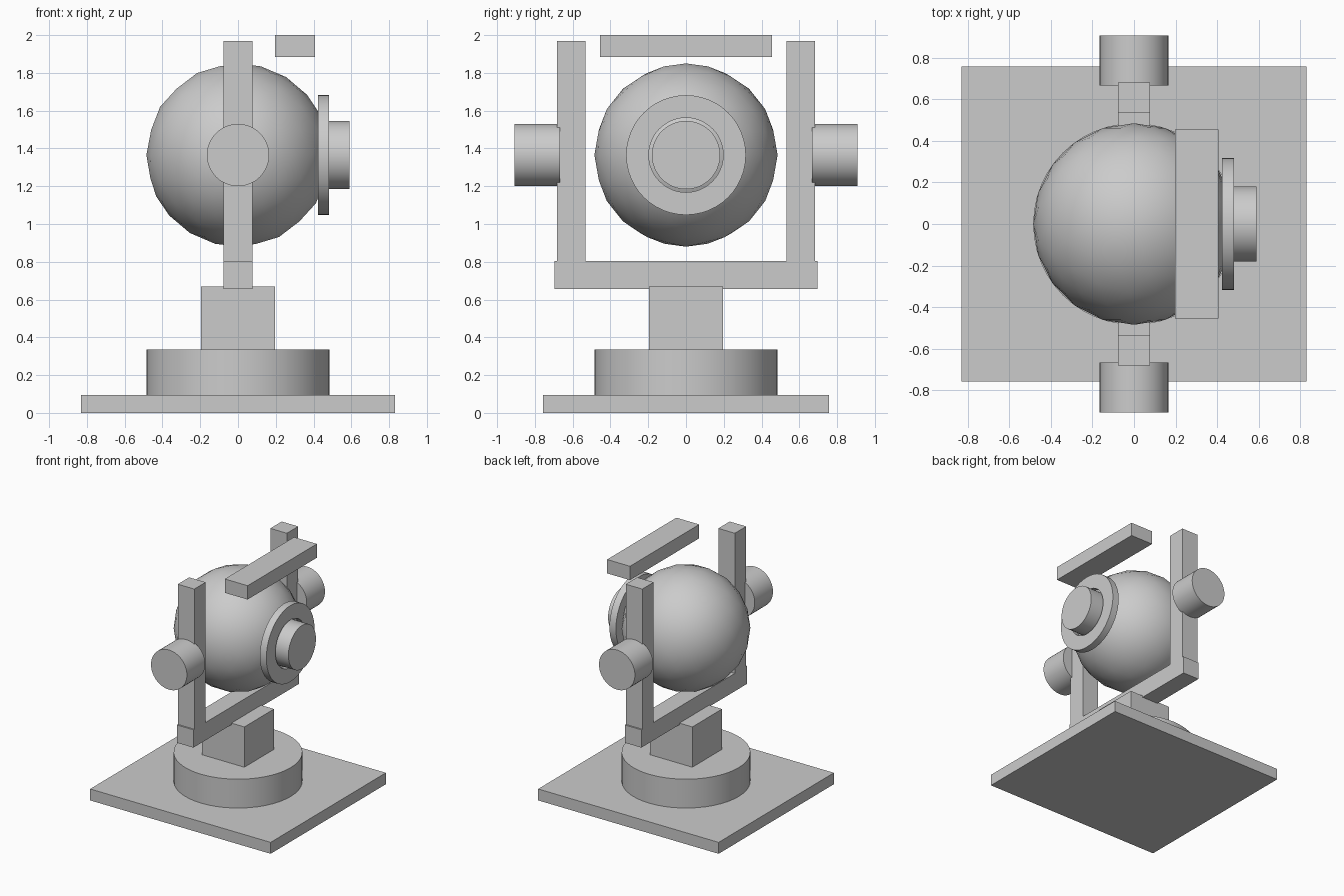
import bpy
import bmesh
from math import radians
from mathutils import Matrix, Vector

cube = bpy.data.objects.get("Cube")
if cube:
    bpy.data.objects.remove(cube, do_unlink=True)

# Single plain grey finish
grey = bpy.data.materials.new("plain_grey")
grey.use_nodes = True
grey.diffuse_color = (0.6, 0.6, 0.6, 1)
grey.node_tree.nodes["Principled BSDF"].inputs["Base Color"].default_value = (0.6, 0.6, 0.6, 1)

AXIS_Z = 1.365   # height of the tilt axis
TURN = {"x": Matrix.Rotation(radians(90), 4, "Y"),
        "y": Matrix.Rotation(radians(90), 4, "X"),
        "z": Matrix.Identity(4)}


def finish(name, bm, smooth=False):
    bmesh.ops.recalc_face_normals(bm, faces=bm.faces)
    mesh = bpy.data.meshes.new(name)
    bm.to_mesh(mesh)
    bm.free()
    mesh.materials.append(grey)
    obj = bpy.data.objects.new(name, mesh)
    bpy.context.collection.objects.link(obj)
    if smooth:
        bpy.ops.object.select_all(action="DESELECT")
        obj.select_set(True)
        bpy.context.view_layer.objects.active = obj
        bpy.ops.object.shade_smooth_by_angle(angle=radians(35))
    return obj


def box(name, low, high):
    low, high = Vector(low), Vector(high)
    bm = bmesh.new()
    bmesh.ops.create_cube(bm, size=1, matrix=Matrix.Translation((low + high) / 2)
                          @ Matrix.Diagonal((high - low).to_4d()))
    return finish(name, bm)


def cylinder(name, radius, length, centre, axis):
    bm = bmesh.new()
    bmesh.ops.create_cone(bm, cap_ends=True, segments=48, radius1=radius, radius2=radius,
                          depth=length, matrix=Matrix.Translation(centre) @ TURN[axis])
    return finish(name, bm, True)


def ring(name, inner, outer, start, end):
    # Rectangular section spun around the lens axis
    bm = bmesh.new()
    section = [bm.verts.new((x, 0, AXIS_Z + r)) for x, r in
               ((start, inner), (end, inner), (end, outer), (start, outer))]
    edges = [bm.edges.new((section[i], section[i - 1])) for i in range(4)]
    bmesh.ops.spin(bm, geom=section + edges, cent=(0, 0, AXIS_Z), axis=(1, 0, 0),
                   angle=radians(360), steps=48, use_merge=True)
    bmesh.ops.remove_doubles(bm, verts=bm.verts, dist=0.0001)
    return finish(name, bm, True)


# Base and pedestal
box("base_plate", (-0.83, -0.757, 0), (0.83, 0.757, 0.095))
cylinder("turntable", 0.485, 0.24, (0, 0, 0.215), "z")
box("pedestal", (-0.195, -0.195, 0.335), (0.195, 0.195, 0.67))

# Yoke with a post and a pivot knob on each side
box("yoke_crossbar", (-0.076, -0.695, 0.657), (0.076, 0.695, 0.805))
for side, s in (("front", -1), ("back", 1)):
    near, far = sorted((s * 0.533, s * 0.682))
    box(side + "_yoke_post", (-0.076, near, 0.805), (0.076, far, 1.97))
    cylinder(side + "_pivot_knob", 0.165, 0.24, (0, s * 0.787, AXIS_Z), "y")

# Round head
bm = bmesh.new()
bmesh.ops.create_icosphere(bm, subdivisions=3, radius=0.485,
                           matrix=Matrix.Translation((0, 0, AXIS_Z)))
finish("head", bm, True)

# Lens, its flange and the visor bar above
ring("lens_flange", 0.197, 0.317, 0.423, 0.482)
cylinder("lens", 0.181, 0.19, (0.495, 0, AXIS_Z), "x")
box("visor_bar", (0.197, -0.455, 1.885), (0.407, 0.455, 2))
